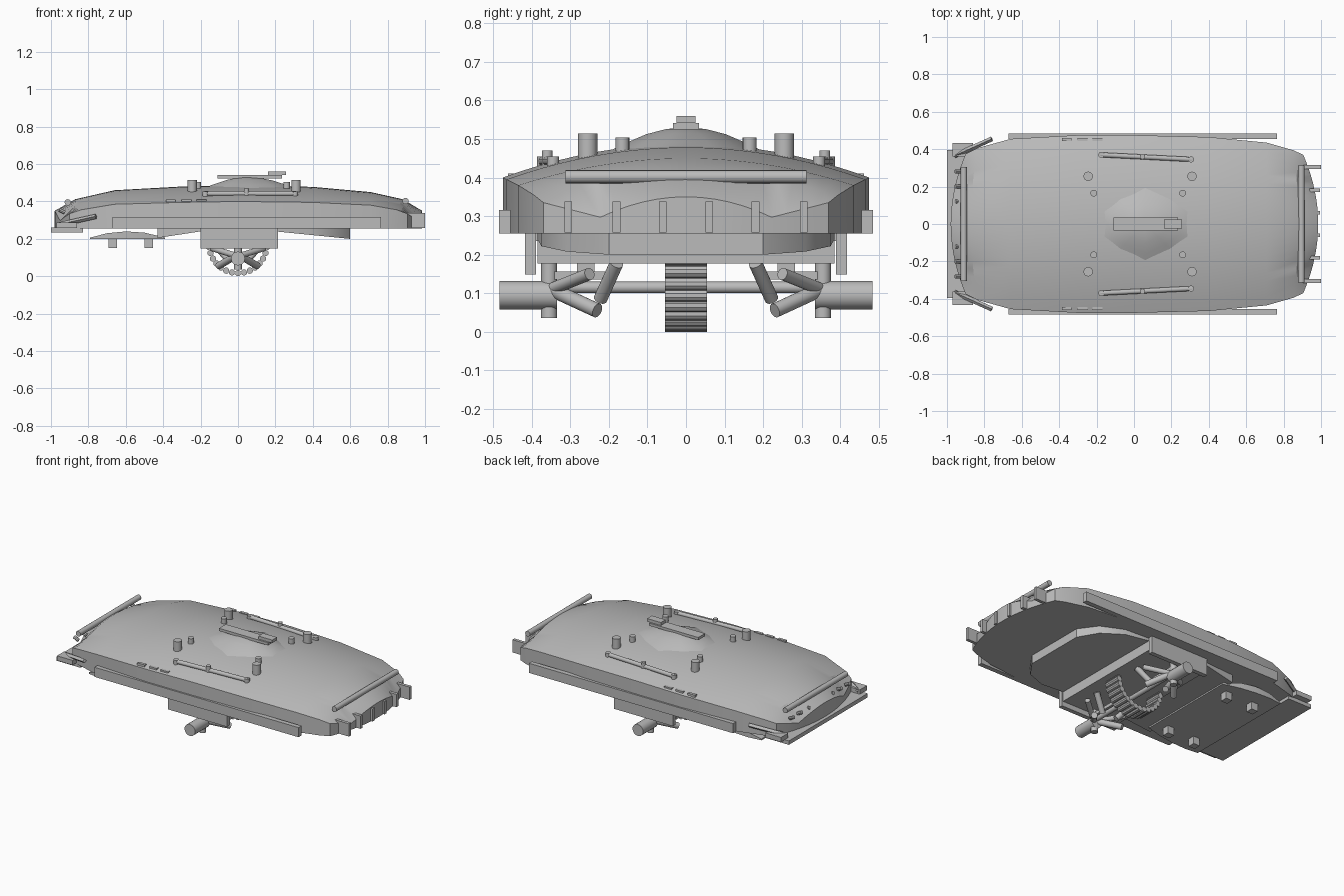
import bpy, bmesh, math
from mathutils import Vector

if "Cube" in bpy.data.objects:
    bpy.data.objects.remove(bpy.data.objects["Cube"])

grey = bpy.data.materials.new("hull_grey")
grey.diffuse_color = (0.5, 0.5, 0.5, 1)
grey.use_nodes = True
grey.node_tree.nodes["Principled BSDF"].inputs["Base Color"].default_value = grey.diffuse_color


def finish(name, bm):
    bmesh.ops.recalc_face_normals(bm, faces=bm.faces)
    me = bpy.data.meshes.new(name)
    bm.to_mesh(me)
    bm.free()
    me.materials.append(grey)
    ob = bpy.data.objects.new(name, me)
    bpy.context.collection.objects.link(ob)
    return ob


def box(name, x0, x1, y0, y1, z0, z1):
    bm = bmesh.new()
    bmesh.ops.create_cube(bm, size=1)
    for v in bm.verts:
        v.co = ((x0 + x1) / 2 + v.co.x * (x1 - x0),
                (y0 + y1) / 2 + v.co.y * (y1 - y0),
                (z0 + z1) / 2 + v.co.z * (z1 - z0))
    return finish(name, bm)


def rod(name, a, b, r, sides=16):
    a, b = Vector(a), Vector(b)
    bm = bmesh.new()
    bmesh.ops.create_cone(bm, cap_ends=True, segments=sides, radius1=r, radius2=r, depth=(b - a).length)
    q = (b - a).to_track_quat('Z', 'Y')
    for v in bm.verts:
        v.co = q @ v.co + (a + b) / 2
    return finish(name, bm)


def prism(name, outline, bottom, top):
    """Plan outline extruded between two heights; bottom may vary with x."""
    bm = bmesh.new()
    lo = [bm.verts.new((x, y, bottom(x))) for x, y in outline]
    hi = [bm.verts.new((x, y, top(x))) for x, y in outline]
    n = len(outline)
    bm.faces.new(lo)
    bm.faces.new(hi)
    for i in range(n):
        j = (i + 1) % n
        bm.faces.new((lo[i], lo[j], hi[j], hi[i]))
    bmesh.ops.triangulate(bm, faces=[f for f in bm.faces if len(f.verts) > 4])
    return finish(name, bm)


def mirrored(half):
    return half + [(x, -y) for x, y in reversed(half)]


# Hull shell: x, half width, rim height, crown height, forward bulge
STATIONS = [(-.90, .375, None, None, -.08), (-.84, .405, .355, .412, -.03),
            (-.66, .455, .385, .46, 0), (-.3, .475, .395, .48, 0), (0, .475, .40, .487, 0),
            (.4, .465, .395, .478, 0), (.71, .435, .38, .45, 0),
            (.85, .395, .355, .412, .03), (.905, .37, None, None, .08)]


def end_height(t):
    t = abs(t)
    return .35 - .053 * (t / .6) ** 2 if t < .6 else .297 + .038 * (t - .6) / .4


def dome(x, y):
    for a, b in zip(STATIONS[1:-1], STATIONS[2:-1]):
        if a[0] <= x <= b[0]:
            k = (x - a[0]) / (b[0] - a[0])
            w, r, c = (a[i] + (b[i] - a[i]) * k for i in (1, 2, 3))
            return r + (c - r) * (1 - (y / w) ** 2)
    return .4


bm = bmesh.new()
ts = [i / 10 for i in range(-10, 11)]
tops, lows = [], []
for x, w, r, c, bulge in STATIONS:
    pts = [(x + bulge * (1 - t * t), w * t,
            end_height(t) if r is None else r + (c - r) * (1 - t * t)) for t in ts]
    tops.append([bm.verts.new(p) for p in pts])
    lows.append([bm.verts.new((p[0], p[1], .255)) for p in pts])
for i in range(len(STATIONS) - 1):
    for j in range(len(ts) - 1):
        for g in (tops, lows):
            bm.faces.new((g[i][j], g[i + 1][j], g[i + 1][j + 1], g[i][j + 1]))
    for j in (0, -1):
        bm.faces.new((tops[i][j], tops[i + 1][j], lows[i + 1][j], lows[i][j]))
for i in (0, -1):
    for j in range(len(ts) - 1):
        bm.faces.new((tops[i][j], tops[i][j + 1], lows[i][j + 1], lows[i][j]))
finish("hull", bm)

# Raised roof hump
bm = bmesh.new()
plan = [(.3, .07), (.2, .14), (.06, .205), (-.08, .14), (-.17, .07)]
plan = mirrored(plan)
rings = []
for s, rise in ((1, -.004), (.78, .012), (.5, .031), (.25, .041)):
    ring = []
    for x, y in plan:
        px, py = .06 + (x - .06) * s, y * s
        ring.append(bm.verts.new((px, py, dome(px, py) + rise)))
    rings.append(ring)
peak = bm.verts.new((.06, 0, .531))
n = len(plan)
for i in range(n):
    j = (i + 1) % n
    for a, b in zip(rings, rings[1:]):
        bm.faces.new((a[i], a[j], b[j], b[i]))
    bm.faces.new((rings[-1][i], rings[-1][j], peak))
finish("roof_hump", bm)
box("roof_plate", -.11, .235, -.034, .034, .524, .541)
box("roof_block", .16, .257, -.024, .024, .541, .56)

# Underside: wheel base, front wedge, rear pod, tail plate
box("wheel_base", -.2, .21, -.385, .385, .177, .256)
prism("front_wedge", mirrored([(.2, .385), (.38, .375), (.52, .31), (.6, .2)]),
      lambda x: .24 - .04 * (x - .2) / .4, lambda x: .256)
prism("rear_wedge", mirrored([(-.43, .37), (-.2, .385)]),
      lambda x: .205 + .035 * (x + .43) / .23, lambda x: .256)
prism("rear_pod", mirrored([(-.79, .37), (-.7, .38), (-.6, .375), (-.5, .36), (-.39, .33)]),
      lambda x: .198, lambda x: .207 + .033 * max(0, 1 - ((x + .59) / .2) ** 2))
box("tail_plate", -1, -.83, -.395, .395, .235, .26)
for x in (-.67, -.478):
    for y in (-.26, .26):
        box("rear_foot", x - .023, x + .023, y - .023, y + .023, .15, .2)

# Front prongs and rear rivets
for y in (.06, .18, .305):
    for s in (-1, 1):
        reach = 1 if y > .3 else .995
        box("front_prong", .89, reach, s * y - .01, s * y + .01, .257, .338)
for i in range(8):
    y = -.28 + i * .08
    rod("rear_rivet", (-.925, y, .34), (-.955, y, .355), .011, 8)

# Cross bars over both ends
rod("front_cross_bar", (.895, -.312, .402), (.895, .312, .402), .017)
rod("rear_cross_bar", (-.91, -.305, .395), (-.91, .305, .395), .017)

# Rungs of the drive wheel
for i in range(30):
    a = math.tau * i / 30
    x, z = .155 * math.sin(a), .172 - .155 * math.cos(a)
    if z < .2:
        rod("wheel_rung", (x, -.055, z), (x, .055, z), .017, 10)
rod("axle", (0, -.35, .115), (0, .35, .115), .015)

for s in (-1, 1):
    # Side strips and panels
    box("side_strip", -.67, .765, s * .47 - .015, s * .47 + .015, .255, .316)
    box("side_panel", -.2, .215, s * .403 - .014, s * .403 + .014, .148, .256)
    # Roof posts, rails and slots
    for x in (-.245, .31):
        rod("large_post", (x, s * .255, .44), (x, s * .255, .514), .025)
    for x in (-.215, .26):
        rod("small_post", (x, s * .165, .45), (x, s * .165, .504), .018)
    rod("hand_rail", (-.18, s * .37, .442), (.31, s * .345, .442), .013)
    for x, y in ((-.175, .37), (.305, .345)):
        rod("rail_end", (x, s * y, .415), (x, s * y, .454), .016)
    rod("rail_post", (.045, s * .36, .42), (.045, s * .36, .47), .014)
    for x in (-.36, -.275, -.195):
        box("edge_slot", x - .026, x + .026, s * .452 - .009, s * .452 + .009, .39, .411)
    # Rear corner flaps
    y0, y1 = sorted((s * .36, s * .432))
    box("corner_block", -.97, -.86, y0, y1, .258, .288)
    rod("corner_strut", (-.96, s * .365, .275), (-.76, s * .455, .32), .013, 4)
    # Wheel hub and struts
    rod("hub", (0, s * .335, .095), (0, s * .484, .095), .037, 20)
    rod("hub_post", (0, s * .355, .036), (0, s * .355, .18), .021)
    box("hub_beam", -.015, .015, min(s * .18, s * .36), max(s * .18, s * .36), .135, .156)
    for k in (-1, 1):
        rod("lower_strut", (k * .015, s * .345, .108), (k * .105, s * .23, .055), .019)
        rod("upper_strut", (k * .13, s * .18, .178), (k * .05, s * .222, .085), .018)
        rod("side_strut", (k * .01, s * .35, .11), (k * .14, s * .25, .15), .016)

# Smooth the curved faces, keep edges sharp
bpy.ops.object.select_all(action='SELECT')
bpy.context.view_layer.objects.active = bpy.data.objects["hull"]
bpy.ops.object.shade_smooth_by_angle(angle=math.radians(30))
